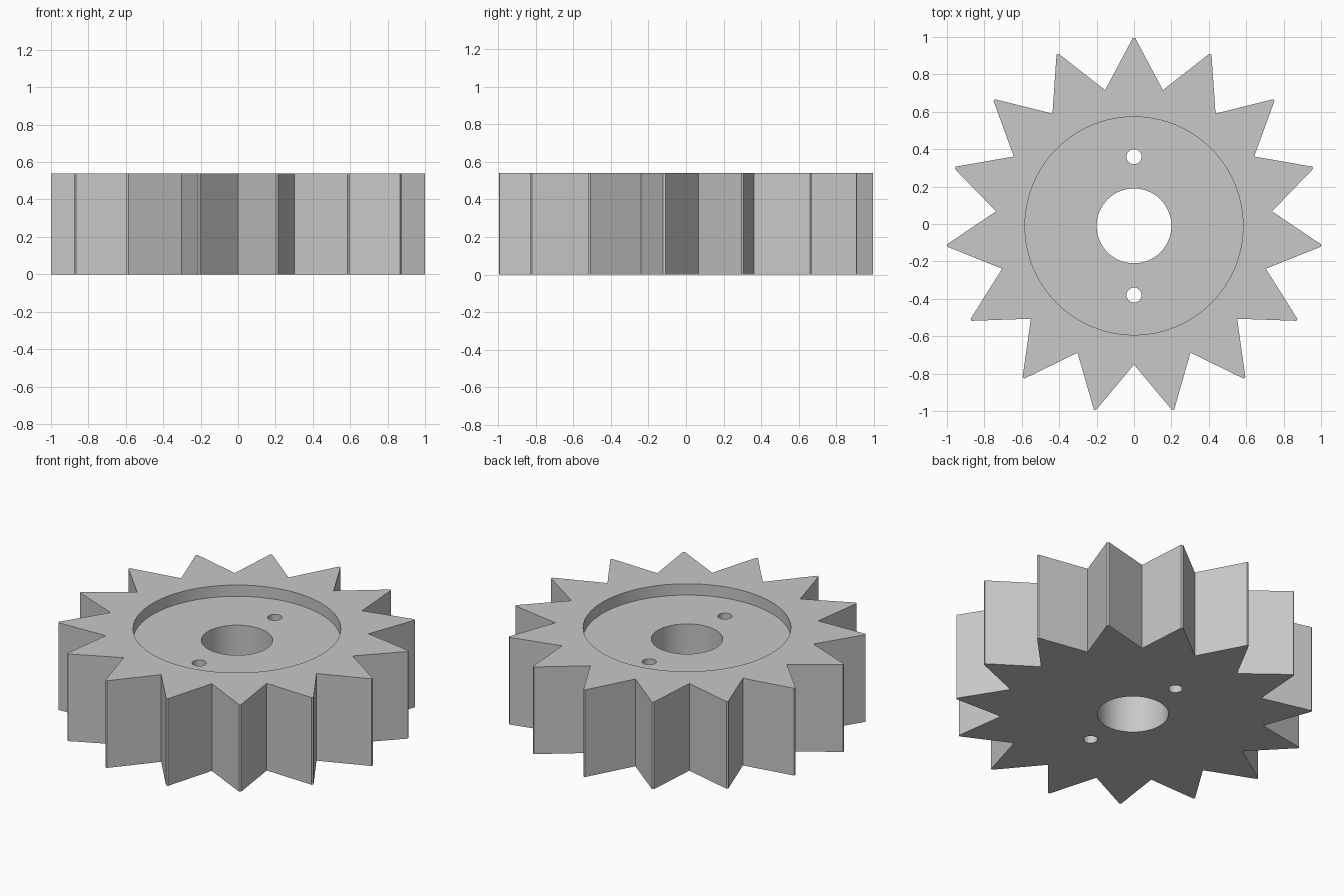
import bpy
import bmesh
from math import sin, cos, radians
from mathutils import Matrix, Vector

if "Cube" in bpy.data.objects:
    bpy.data.objects.remove(bpy.data.objects["Cube"], do_unlink=True)

TEETH = 15
HEIGHT = 0.54
FLOOR = 0.47          # height of the recessed face
TIP_R, ROOT_R = 1.005, 0.742
TIP_HALF = 0.006      # half width of the blunt tooth tip
CENTRE_Y = -0.01

steel = bpy.data.materials.new("plain_grey")
steel.use_nodes = True
grey = (0.58, 0.58, 0.58, 1)
steel.diffuse_color = grey
steel.node_tree.nodes["Principled BSDF"].inputs["Base Color"].default_value = grey


def to_object(name, bm):
    mesh = bpy.data.meshes.new(name)
    bm.to_mesh(mesh)
    bm.free()
    mesh.materials.append(steel)
    obj = bpy.data.objects.new(name, mesh)
    bpy.context.collection.objects.link(obj)
    return obj


def cutter(name, y, radius, bottom, top, sides):
    bm = bmesh.new()
    place = Matrix.Translation((0, y + CENTRE_Y, (bottom + top) / 2))
    bmesh.ops.create_cone(bm, cap_ends=True, segments=sides, radius1=radius,
                          radius2=radius, depth=top - bottom, matrix=place)
    obj = to_object(name, bm)
    obj.hide_render = True
    return obj


# Toothed disc: blunt tips and sharp roots, extruded upward
bm = bmesh.new()
outline = []
for i in range(TEETH):
    tip = radians(90) + radians(360) * i / TEETH
    root = tip + radians(180) / TEETH
    out = Vector((cos(tip), sin(tip), 0))
    side = Vector((-sin(tip), cos(tip), 0))
    outline += [out * TIP_R - side * TIP_HALF, out * TIP_R + side * TIP_HALF,
                Vector((cos(root), sin(root), 0)) * ROOT_R]
base = bm.faces.new([bm.verts.new(p + Vector((0, CENTRE_Y, 0))) for p in outline])
grown = bmesh.ops.extrude_face_region(bm, geom=[base])["geom"]
bmesh.ops.translate(bm, vec=(0, 0, HEIGHT),
                    verts=[v for v in grown if isinstance(v, bmesh.types.BMVert)])
bmesh.ops.recalc_face_normals(bm, faces=bm.faces[:])
gear = to_object("toothed_wheel", bm)

# Round recess, shaft bore and two pin holes
cutters = [
    cutter("recess_cutter", 0, 0.583, FLOOR, HEIGHT + 0.2, 96),
    cutter("bore_cutter", 0, 0.2, -0.2, HEIGHT + 0.2, 64),
    cutter("back_pin_cutter", 0.37, 0.04, -0.2, HEIGHT + 0.2, 32),
    cutter("front_pin_cutter", -0.37, 0.04, -0.2, HEIGHT + 0.2, 32),
]
bpy.ops.object.select_all(action="DESELECT")
gear.select_set(True)
bpy.context.view_layer.objects.active = gear
for tool in cutters:
    cut = gear.modifiers.new(tool.name, "BOOLEAN")
    cut.operation = "DIFFERENCE"
    cut.solver = "EXACT"
    cut.object = tool
    bpy.ops.object.modifier_apply(modifier=cut.name)
    bpy.data.objects.remove(tool, do_unlink=True)

# Round walls smooth, edges sharp
bpy.ops.object.shade_smooth_by_angle(angle=radians(30))
